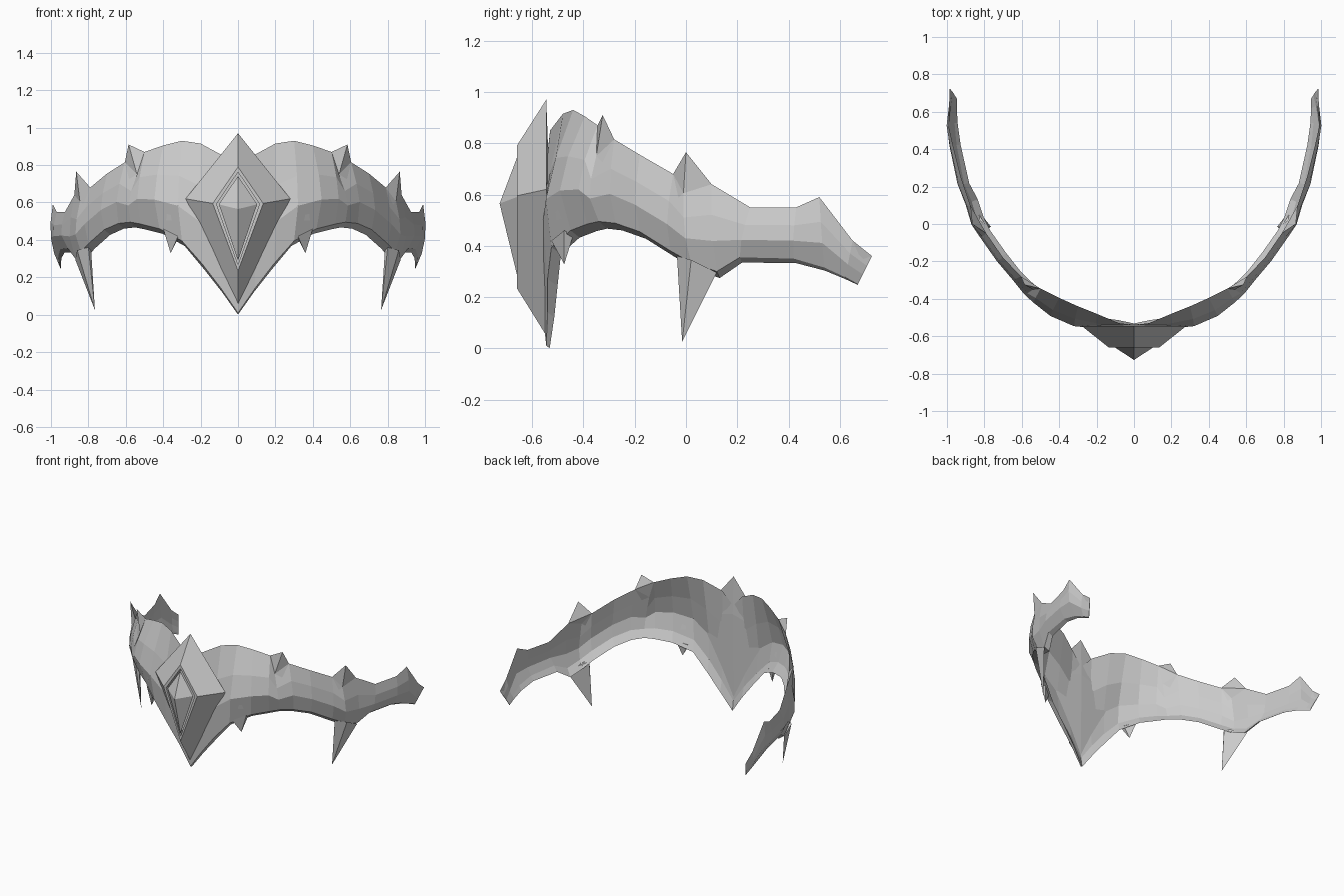
import bpy, bmesh
from mathutils import Vector

cube = bpy.data.objects.get("Cube")
if cube:
    bpy.data.objects.remove(cube, do_unlink=True)

GREY = (0.6, 0.6, 0.6, 1)
metal = bpy.data.materials.new("light grey")
metal.diffuse_color = GREY
metal.use_nodes = True
metal.node_tree.nodes["Principled BSDF"].inputs["Base Color"].default_value = GREY


def finish(name, bm, mirror=True):
    """Turn a bmesh into a flat-shaded object, mirrored across x = 0."""
    bmesh.ops.recalc_face_normals(bm, faces=bm.faces[:])
    me = bpy.data.meshes.new(name)
    bm.to_mesh(me)
    bm.free()
    me.materials.append(metal)
    ob = bpy.data.objects.new(name, me)
    bpy.context.scene.collection.objects.link(ob)
    if mirror:
        mod = ob.modifiers.new("mirror", 'MIRROR')
        mod.use_clip = True
        mod.merge_threshold = 0.001
    return ob


def hull(name, points, mirror=True):
    """Faceted solid around a few points."""
    bm = bmesh.new()
    for p in points:
        bm.verts.new(p)
    bmesh.ops.convex_hull(bm, input=bm.verts[:])
    return finish(name, bm, mirror)


def skin(bm, rings):
    """Join successive closed rings of vertices with quads."""
    for a, b in zip(rings, rings[1:]):
        n = len(a)
        for i in range(n):
            j = (i + 1) % n
            bm.faces.new((a[i], a[j], b[j], b[i]))


# Top edge of the band, from the brow to the ear
tops = [Vector(p) for p in (
    (0, -.54, .76), (.08, -.53, .85), (.20, -.48, .915), (.30, -.44, .93),
    (.40, -.395, .905), (.50, -.345, .87), (.54, -.35, .75), (.605, -.28, .815),
    (.70, -.18, .755), (.79, -.05, .68), (.845, -.01, .605), (.875, .10, .64),
    (.925, .25, .55), (.97, .43, .55), (.99, .52, .59), (.988, .65, .42),
    (.985, .725, .36))]

# Bottom edge, matching the top edge point for point
lows = [Vector(p) for p in (
    (0, -.545, .01), (.09, -.54, .14), (.19, -.54, .27), (.30, -.525, .395),
    (.42, -.45, .46), (.52, -.385, .485), (.575, -.34, .495), (.64, -.275, .488),
    (.715, -.18, .455), (.80, -.06, .38), (.84, .02, .335), (.87, .12, .30),
    (.91, .21, .355), (.95, .42, .35), (.96, .54, .315), (.957, .62, .278),
    (.95, .67, .25))]

mids = [(a + b) / 2 for a, b in zip(tops, lows)]
last = len(tops) - 1

bm = bmesh.new()
rings = []
for i, (top, low) in enumerate(zip(tops, lows)):
    t = mids[min(i + 1, last)] - mids[max(i - 1, 0)]
    out = Vector((t.y, -t.x, 0)).normalized() if i else Vector((0, -1, 0))
    # The band swells most beside the brow; the lip thins toward both ends
    bulge = (.03 + max(0, .04 - .015 * abs(i - 4))) * min(1, (last - i) / 2)
    reach = .04 * min(1, (i + 1) / 3, (last + .5 - i) / 6)
    wall = min(.012, reach)

    def at(f, swell, depth=0):
        return top.lerp(low, f) + out * (bulge * swell - depth)

    # Thin wall, widest below the middle, with a lip turned in at the bottom
    section = [at(0, 0), at(.35, .75), at(.65, 1), at(1, 0),
               at(1, 0, reach) - Vector((0, 0, .7 * reach)),
               at(.92, .3, wall), at(.65, 1, wall), at(.35, .75, wall)]
    rings.append([bm.verts.new(p) for p in section])
skin(bm, rings)
bm.faces.new(rings[-1])
finish("band", bm)

# Upright points along the top edge, each filling a notch in the band
hull("front_upper_point", [(.585, -.325, .91), tops[5], tops[6], tops[7]])
hull("side_upper_point", [(.865, 0, .765), tops[9], tops[10], tops[11]])

# Hanging points along the lower edge
hull("cheek_fang", [(.765, -.015, .025), (.80, -.035, .36), (.86, .02, .345),
                    (.87, .12, .295), (.785, -.015, .34), (.81, .02, .34)])
hull("brow_fang", [(.36, -.475, .328), (.32, -.525, .42), (.40, -.475, .46),
                   (.32, -.485, .41), (.39, -.44, .44)])


# Central setting: a kite-shaped mount with a raised rim and recessed socket
def kite(half, y, high, side, low):
    return [(0, y, high), (half, y, side), (0, y, low), (-half, y, side)]


bm = bmesh.new()
loops = [
    kite(.28, -.545, .97, .62, .05),
    kite(.135, -.66, .79, .595, .235),
    kite(.115, -.66, .762, .592, .268),
    kite(.115, -.625, .762, .592, .268),
]
rings = [[bm.verts.new(p) for p in loop] for loop in loops]
skin(bm, rings)
bm.faces.new(rings[-1])
back = bm.verts.new((0, -.535, .70))
for i in range(4):
    bm.faces.new((rings[0][i], rings[0][(i + 1) % 4], back))
finish("centre_setting", bm, mirror=False)

# Faceted gem in the socket
hull("centre_gem", kite(.102, -.66, .742, .59, .29)
     + [(0, -.727, .565), (0, -.61, .57)], mirror=False)
